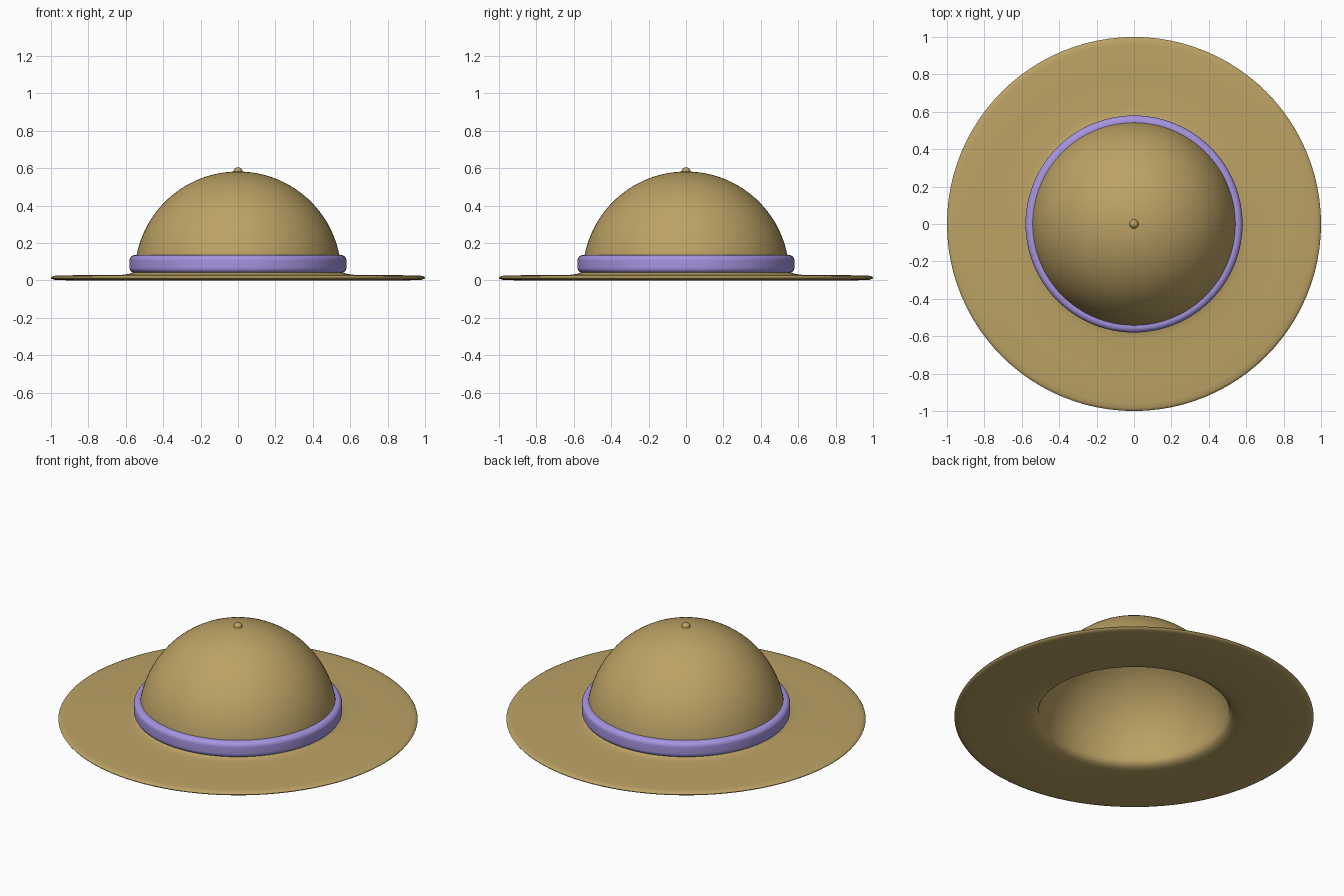
import bpy, bmesh
from math import sin, cos, pi, radians

if "Cube" in bpy.data.objects:
    bpy.data.objects.remove(bpy.data.objects["Cube"])


def material(name, rgb):
    m = bpy.data.materials.new(name)
    m.diffuse_color = (*rgb, 1)
    m.use_nodes = True
    m.node_tree.nodes["Principled BSDF"].inputs["Base Color"].default_value = m.diffuse_color
    return m


def arc(cx, cz, r, a0, a1, n):
    """Points on an arc in the radius/height plane, angles in degrees."""
    return [(cx + r * cos(radians(a0 + (a1 - a0) * i / n)),
             cz + r * sin(radians(a0 + (a1 - a0) * i / n))) for i in range(n + 1)]


def lathe(name, profile, mat, closed=False, steps=96):
    """Revolve a radius/height profile around z."""
    bm = bmesh.new()
    rings = []
    for r, z in profile:
        if r < 1e-5:
            rings.append([bm.verts.new((0, 0, z))] * steps)
        else:
            rings.append([bm.verts.new((r * cos(2 * pi * i / steps), r * sin(2 * pi * i / steps), z))
                          for i in range(steps)])
    pairs = list(zip(rings, rings[1:]))
    if closed:
        pairs.append((rings[-1], rings[0]))
    for a, b in pairs:
        for i in range(steps):
            j = (i + 1) % steps
            bm.faces.new(list(dict.fromkeys((a[i], a[j], b[j], b[i]))))
    bmesh.ops.recalc_face_normals(bm, faces=bm.faces)
    me = bpy.data.meshes.new(name)
    bm.to_mesh(me)
    bm.free()
    me.materials.append(mat)
    ob = bpy.data.objects.new(name, me)
    bpy.context.collection.objects.link(ob)
    bpy.context.view_layer.objects.active = ob
    ob.select_set(True)
    bpy.ops.object.shade_smooth_by_angle(angle=radians(50))
    ob.select_set(False)
    return ob


straw = material("straw", (0.50, 0.36, 0.13))
ribbon = material("ribbon", (0.38, 0.30, 0.75))

# Crown and brim: one hollow shell with a rounded brim edge
outer = [(0, 0.582)] + arc(0, 0.03, 0.552, 87, 5, 30)
flare = [(0.556, 0.052), (0.566, 0.040), (0.585, 0.034), (0.62, 0.030), (0.80, 0.028)]
edge = [(0.96, 0.027), (0.985, 0.024), (0.997, 0.019), (1.0, 0.014),
        (0.997, 0.009), (0.985, 0.004), (0.96, 0.001)]
under = [(0.80, 0), (0.62, 0.002), (0.58, 0.006), (0.555, 0.014), (0.54, 0.026), (0.532, 0.042)]
inner = arc(0, 0.03, 0.53, 4, 87, 30) + [(0, 0.56)]
lathe("hat_shell", outer + flare + edge + under + inner, straw)

# Ribbon band: rounded on the outside, wrapped round the crown
band = ([(0.533, 0.135)] + arc(0.552, 0.107, 0.028, 90, 0, 8)
        + arc(0.552, 0.068, 0.028, 0, -90, 8) + [(0.54, 0.04)])
lathe("hat_band", band, ribbon, closed=True)

# Button on top of the crown
button = [(0, 0.605)] + arc(0, 0.581, 0.024, 75, -75, 10) + [(0, 0.557)]
lathe("top_button", button, straw, steps=32)
